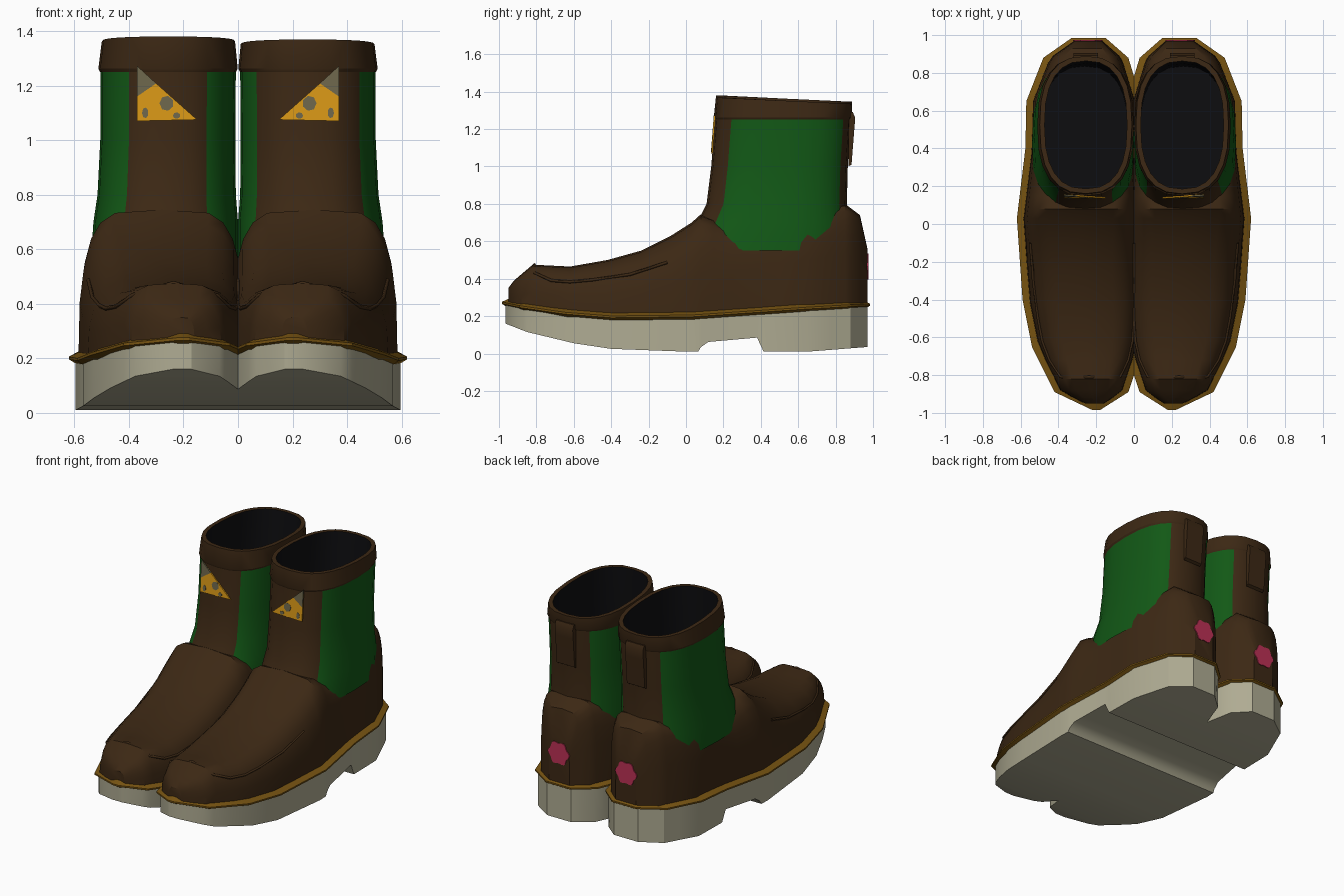
import bpy, bmesh, math
from math import sin, cos, pi, radians

if "Cube" in bpy.data.objects:
    bpy.data.objects.remove(bpy.data.objects["Cube"])


def material(name, rgb):
    m = bpy.data.materials.new(name)
    m.diffuse_color = (*rgb, 1)
    m.use_nodes = True
    m.node_tree.nodes["Principled BSDF"].inputs["Base Color"].default_value = m.diffuse_color
    return m


BROWN = material("brown leather", (0.045, 0.021, 0.007))
GREEN = material("green fabric", (0.006, 0.098, 0.008))
SOLE = material("pale rubber", (0.43, 0.41, 0.29))
WELT = material("tan welt", (0.19, 0.09, 0.006))
BLACK = material("black lining", (0.004, 0.004, 0.005))
YELLOW = material("yellow patch", (0.68, 0.31, 0.008))
GREY = material("grey patch", (0.15, 0.13, 0.07))
PINK = material("pink patch", (0.5, 0.03, 0.09))


def interp(table, t):
    """Piecewise linear lookup; rows are (key, values...)."""
    if t <= table[0][0]:
        return table[0][1:]
    for a, b in zip(table, table[1:]):
        if t <= b[0]:
            k = (t - a[0]) / (b[0] - a[0])
            return [p + (q - p) * k for p, q in zip(a[1:], b[1:])]
    return table[-1][1:]


# y, inner x, outer x, welt height
PLAN = [(-0.985, 0.18, 0.22, 0.27), (-0.89, 0.03, 0.42, 0.25), (-0.65, -0.05, 0.54, 0.215),
        (-0.4, -0.07, 0.59, 0.195), (0.03, -0.06, 0.62, 0.2), (0.4, -0.03, 0.575, 0.225),
        (0.65, -0.04, 0.57, 0.242), (0.88, 0.03, 0.48, 0.255), (0.985, 0.15, 0.33, 0.26)]
# y, height of the upper along its middle
CROWN = [(-0.95, 0.35), (-0.92, 0.39), (-0.82, 0.475), (-0.62, 0.465), (-0.42, 0.5),
         (-0.24, 0.55), (-0.08, 0.63), (0.03, 0.7), (0.08, 0.745), (0.15, 0.72),
         (0.25, 0.67), (0.5, 0.71), (0.85, 0.8), (0.93, 0.74), (0.97, 0.56)]
# y, underside of the sole
TREAD = [(-0.965, 0.16), (-0.85, 0.115), (-0.6, 0.055), (-0.4, 0.025), (0.0, 0.01), (0.065, 0.01),
         (0.08, 0.035), (0.12, 0.062), (0.38, 0.085), (0.415, 0.01), (0.65, 0.01), (0.97, 0.035)]
# z, front y, back y, inner x, outer x
SHAFT = [(0.55, -0.02, 0.88, 0.0, 0.54), (0.7, 0.06, 0.87, 0.0, 0.53),
         (0.8, 0.11, 0.86, 0.008, 0.515), (1.0, 0.135, 0.865, 0.01, 0.505),
         (1.25, 0.155, 0.88, 0.008, 0.505), (1.27, 0.156, 0.88, 0.008, 0.505),
         (1.365, 0.165, 0.885, 0.015, 0.495)]
N = 24


def edges(y, inset):
    a, b, z = interp(PLAN, y)
    mid, half = (a + b) / 2, max((b - a) / 2 - inset, 0.012)
    return mid - half, mid + half, z


def make(name, side, verts, faces, mats, pick=None):
    me = bpy.data.meshes.new(name)
    me.from_pydata([(x * side, y, z) for x, y, z in verts], [], faces)
    for m in mats:
        me.materials.append(m)
    if pick:
        for i, p in enumerate(me.polygons):
            p.material_index = pick(i, p)
    bm = bmesh.new()
    bm.from_mesh(me)
    bmesh.ops.recalc_face_normals(bm, faces=bm.faces)
    bm.to_mesh(me)
    bm.free()
    ob = bpy.data.objects.new(name, me)
    bpy.context.collection.objects.link(ob)
    return ob


def loft(name, side, rings, mats, caps=(False, False), pick=None):
    n = len(rings[0])
    verts = [v for r in rings for v in r]
    faces = [(k * n + i, k * n + (i + 1) % n, (k + 1) * n + (i + 1) % n, (k + 1) * n + i)
             for k in range(len(rings) - 1) for i in range(n)]
    if caps[0]:
        faces.append(tuple(range(n)))
    if caps[1]:
        faces.append(tuple(range(len(verts) - n, len(verts))))
    return make(name, side, verts, faces, mats, pick)


def foot_point(y, th, lift=0.0):
    """Point on the arched upper; th runs from outer edge to inner edge."""
    a, b, z = edges(y, 0.035)
    heel = min(max((y + 0.2) / 0.6, 0), 1)
    p, q = 0.5 - 0.18 * heel, 0.75 - 0.25 * heel
    c, top = cos(th), interp(CROWN, y)[0]
    u = math.copysign(abs(c) ** p, c)
    return ((a + b) / 2 + u * (b - a) / 2, y, z + (top - z) * max(sin(th), 0) ** q + lift)


def shaft_ring(z, grow=0.0, tilt=0.0):
    f, b, xi, xo = interp(SHAFT, z)
    cx, cy, hx, hy = (xi + xo) / 2, (f + b) / 2, (xo - xi) / 2 + grow, (b - f) / 2 + grow
    ring = []
    for i in range(N):
        t = 2 * pi * i / N
        s, c = sin(t), -cos(t)
        x = math.copysign(abs(s) ** 0.8, s)
        y = math.copysign(abs(c) ** 0.8, c)
        ring.append((cx + hx * x, cy + hy * y, z - tilt * y))
    return ring


def patch_plate(name, side, pts, mat, y_of_z, lift):
    """Thin flat plate on the front of the shaft."""
    front = [(x, y_of_z(z) - lift, z) for x, z in pts]
    back = [(x, y + 0.008, z) for x, y, z in front]
    return loft(name, side, [front, back], [mat], (True, True))


def disc(cx, cz, rx, rz, n=7):
    return [(cx + rx * cos(2 * pi * i / n), cz + rz * sin(2 * pi * i / n)) for i in range(n)]


def boot(side, label):
    # Sole with arch notch and raised toe
    ys = sorted({r[0] for r in TREAD} | {-0.9, -0.75, 0.2, 0.78, 0.88})
    rings = []
    for y in ys:
        a, b, z = edges(y, 0.022)
        t = interp(TREAD, y)[0]
        rings.append([(a, y, z), (b, y, z), (b, y, t), (a, y, t)])
    loft(label + "_sole", side, rings, [SOLE], (True, True))

    # Welt running around the sole edge
    def outline(inset, dz):
        rows = [(r[0] * (1 - inset), *edges(r[0], inset)) for r in PLAN]
        return [(b, y, z + dz) for y, a, b, z in rows] + \
               [(a, y, z + dz) for y, a, b, z in reversed(rows)]
    loft(label + "_welt", side, [outline(0.03, -0.022), outline(0, -0.004), outline(0, 0.006),
                                 outline(0.045, 0.026)], [WELT])

    # Leather foot with toe and heel counter
    ys = sorted({r[0] for r in CROWN} | {-0.88, -0.72, 0.38, 0.65, 0.75, 0.89})
    loft(label + "_foot", side, [[foot_point(y, pi * i / 12) for i in range(13)] for y in ys],
         [BROWN], (True, True))

    # Stitched ridge around the toe top
    def ridge(th):
        return [foot_point(y, th, 0.002) for y in (-0.72, -0.62, -0.5, -0.3, -0.1)]
    path = ridge(pi - 0.62)[::-1] + [foot_point(-0.81, th, 0.002) for th in (2.3, 1.57, 0.85)] + ridge(0.62)
    cu = bpy.data.curves.new(label + "_toe_seam", 'CURVE')
    cu.dimensions = '3D'
    cu.bevel_depth = 0.008
    cu.bevel_resolution = 0
    sp = cu.splines.new('POLY')
    sp.points.add(len(path) - 1)
    for pt, (x, y, z) in zip(sp.points, path):
        pt.co = (x * side, y, z, 1)
    cu.materials.append(BROWN)
    bpy.context.collection.objects.link(bpy.data.objects.new(label + "_toe_seam", cu))

    # Shaft with green side panels between brown front and back strips
    start = 2 if side < 0 else 3

    def panel(i, p):
        col, row = i % N, i // N
        k = min(col, N - 1 - col)
        return 1 if row < 4 and start <= k < 10 else 0
    loft(label + "_shaft", side, [shaft_ring(r[0]) for r in SHAFT[:-1]], [BROWN, GREEN], pick=panel)

    # Collar, turned over the top edge
    top = 1.363 if side < 0 else 1.352
    loft(label + "_collar", side, [shaft_ring(1.25, 0.001), shaft_ring(1.262, 0.007),
                                   shaft_ring(top, 0.004, 0.017), shaft_ring(top, -0.022, 0.017)], [BROWN])
    # Dark lining with a floor
    loft(label + "_lining", side, [shaft_ring(top, -0.02, 0.017), shaft_ring(1.1, -0.022),
                                   shaft_ring(0.83, -0.025)], [BLACK], (False, True))

    # Pull tab at the back
    prof = [(0.868, 1.0), (0.885, 1.01), (0.9, 1.2), (0.905, 1.26), (0.892, 1.29), (0.87, 1.29)]
    loft(label + "_pull_tab", side, [[(x, y, z) for y, z in prof] for x in (0.19, 0.32)],
         [BROWN], (True, True))

    # Triangular front patch with grey spots
    def front(z):
        return interp(SHAFT, z)[0] + 0.004
    patch_plate(label + "_front_patch", side, [(0.15, 1.075), (0.37, 1.07), (0.37, 1.27)],
                YELLOW, front, 0.01)
    patch_plate(label + "_patch_corner", side, [(0.3, 1.208), (0.37, 1.16), (0.37, 1.272)],
                GREY, front, 0.012)
    for n, spot in enumerate([disc(0.262, 1.135, 0.026, 0.028), disc(0.34, 1.1, 0.012, 0.02),
                              disc(0.225, 1.09, 0.014, 0.012)]):
        patch_plate(label + "_patch_spot_%d" % n, side, spot, GREY, front, 0.012)

    # Scalloped heel patch
    pts = []
    for i in range(30):
        t = 2 * pi * i / 30
        r = 0.072 + 0.007 * cos(6 * t)
        pts.append((0.245 + r * cos(t), 0.465 + r * sin(t)))
    loft(label + "_heel_patch", side, [[(x, 0.968, z) for x, z in pts],
                                       [(x, 0.975, z) for x, z in pts]], [PINK], (True, True))


boot(-1, "left")
boot(1, "right")

# Smooth leather, crisp edges
for ob in bpy.context.scene.objects:
    ob.select_set(ob.type == 'MESH')
    if ob.type == 'MESH':
        bpy.context.view_layer.objects.active = ob
bpy.ops.object.shade_smooth_by_angle(angle=radians(32))
